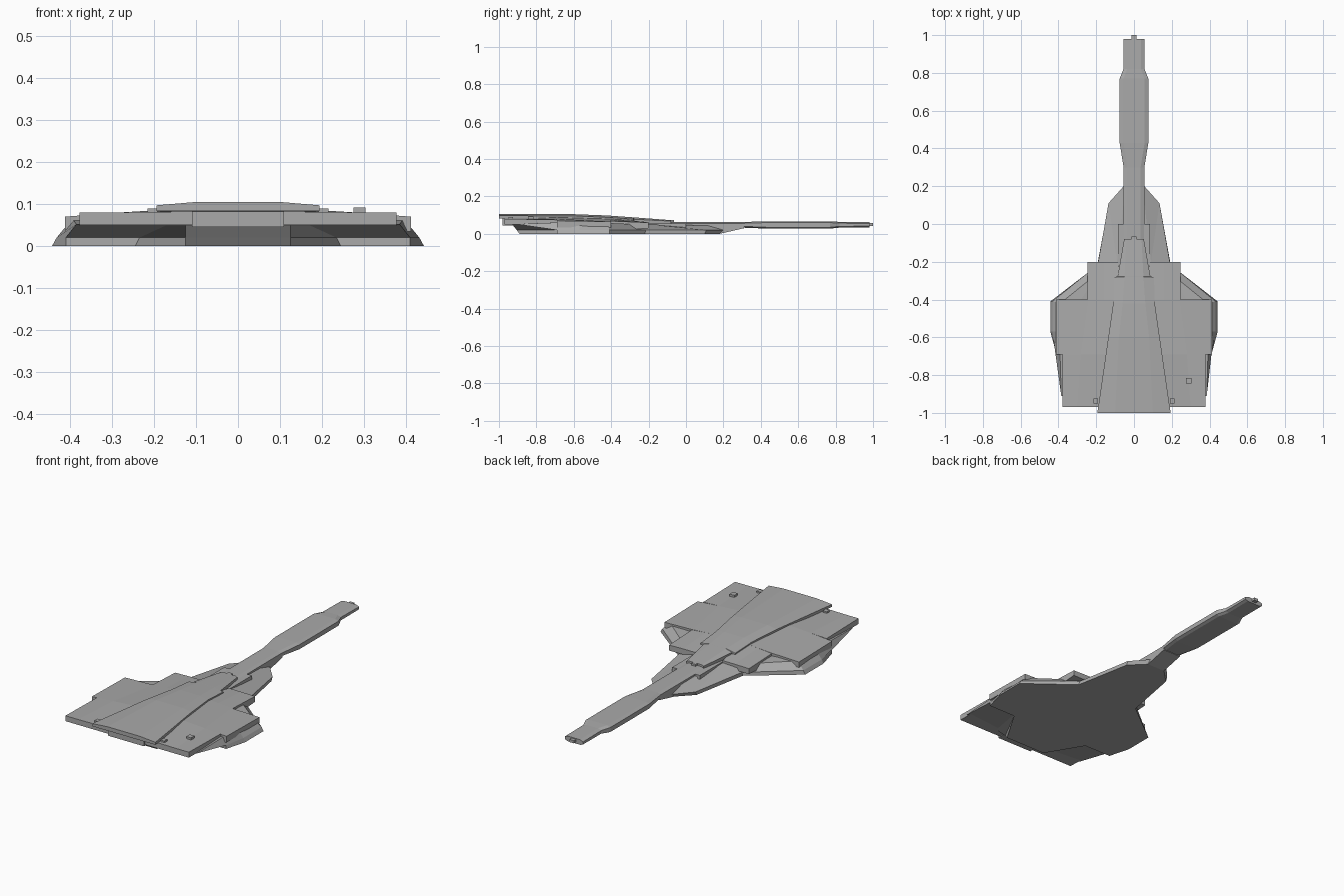
import bpy, bmesh

if "Cube" in bpy.data.objects:
    bpy.data.objects.remove(bpy.data.objects["Cube"])

grey = bpy.data.materials.new("hull_grey")
grey.diffuse_color = (0.4, 0.4, 0.4, 1)
grey.use_nodes = True
grey.node_tree.nodes["Principled BSDF"].inputs["Base Color"].default_value = grey.diffuse_color


def loft(name, rings, mirror=False):
    """Skin closed rings of equal length, cap the ends, optionally add the mirrored twin."""
    bm = bmesh.new()
    for s in ((1, -1) if mirror else (1,)):
        vr = [[bm.verts.new((s * x, y, z)) for x, y, z in r] for r in rings]
        n = len(vr[0])
        for a, b in zip(vr, vr[1:]):
            for i in range(n):
                j = (i + 1) % n
                bm.faces.new((a[i], a[j], b[j], b[i]))
        bm.faces.new(vr[0])
        bm.faces.new(vr[-1])
    bmesh.ops.triangulate(bm, faces=[f for f in bm.faces if len(f.verts) > 4])
    bmesh.ops.recalc_face_normals(bm, faces=bm.faces)
    me = bpy.data.meshes.new(name)
    bm.to_mesh(me)
    bm.free()
    me.materials.append(grey)
    ob = bpy.data.objects.new(name, me)
    bpy.context.collection.objects.link(ob)
    return ob


def sym(half):
    """Close a half ring by reflecting it across x = 0."""
    return half + [(-x, y, z) for x, y, z in reversed(half)]


def box(name, x0, x1, y0, y1, z0, z1, mirror=False):
    return loft(name, [[(x0, y, z0), (x1, y, z0), (x1, y, z1), (x0, y, z1)] for y in (y0, y1)], mirror)


# lower hull: flat belly, short vertical rim, then sloping flanks
belly = [(.125, -.89), (.245, -.69), (.41, -.69), (.443, -.57), (.443, -.41), (.195, -.22), (.135, .10), (.055, .18)]
rim = [(.125, -.905), (.235, -.69), (.41, -.69), (.432, -.57), (.432, -.41), (.192, -.215), (.135, .11), (.055, .2)]
deck = [(.125, -.93, .052), (.165, -.93, .052), (.385, -.91, .052), (.395, -.57, .065),
        (.39, -.42, .058), (.18, -.25, .05), (.09, -.2, .05), (.04, .25, .042)]
loft("lower_hull", [sym([(x, y, 0) for x, y in belly]),
                    sym([(x, y, .02) for x, y in rim]),
                    sym(deck)])

# wedge blending the nose into the boom
loft("nose_wedge", [sym([(.055, y, zt), (.055, y, zb)]) for y, zt, zb in ((.0, .045, .0), (.18, .045, .0), (.31, .045, .03))])


# wing decks: (y, inner x, inner z, mid x, mid z, outer x, outer z, bottom z)
def wing(name, stations):
    loft(name, [[(xi, y, zi), (xm, y, zm), (xo, y, zo), (xo, y, zb), (xi, y, zb)]
                for y, xi, zi, xm, zm, xo, zo, zb in stations], True)


wing("wing_rear", [(-.97, .05, .083, .3, .08, .378, .08, .05),
                   (-.69, .05, .094, .28, .08, .378, .075, .045)])
wing("wing_middle", [(-.69, .05, .094, .28, .08, .412, .07, .035),
                     (-.40, .05, .083, .24, .07, .412, .065, .035)])
wing("wing_front", [(-.40, .05, .083, .16, .075, .245, .068, .015),
                    (-.20, .085, .062, .16, .062, .245, .06, .03)])

# raised spine plate: (y, ridge x, ridge z, edge x, edge z, bottom z)
spine = [(-1, .1, .105, .194, .097, .083), (-.6, .08, .105, .136, .096, .075),
         (-.42, .06, .098, .11, .088, .065), (-.28, .05, .088, .106, .078, .055),
         (-.279, .05, .088, .087, .078, .055), (-.08, .04, .073, .052, .068, .05)]
loft("spine_plate", [sym([(xr, y, zr), (xe, y, ze), (xe, y, zb)]) for y, xr, zr, xe, ze, zb in spine])

# rear block under the spine
box("rear_block", -.11, .11, -.98, -.9, .045, .083)

# long boom: (y, half width, top z, bottom z)
boom = [(-.3, .055, .06, .035), (-.08, .055, .062, .035), (.3, .055, .063, .033), (.43, .076, .067, .028),
        (.77, .076, .067, .028), (.82, .056, .064, .033), (.98, .056, .062, .034)]
loft("boom", [sym([(w - .02, y, t), (w, y, t - .007), (w, y, b + .007), (w - .015, y, b)]) for y, w, t, b in boom])

# small details
box("boom_tip", -.013, .013, .96, 1.0, .043, .058)
box("deck_hatch", .275, .304, -.845, -.815, .07, .092)
box("boom_collar", -.013, .013, -.09, -.065, .05, .073)
box("shoulder_rail", .05, .085, -.3, .0, .03, .056, True)
box("rear_latch", .19, .215, -.95, -.925, .075, .09, True)
